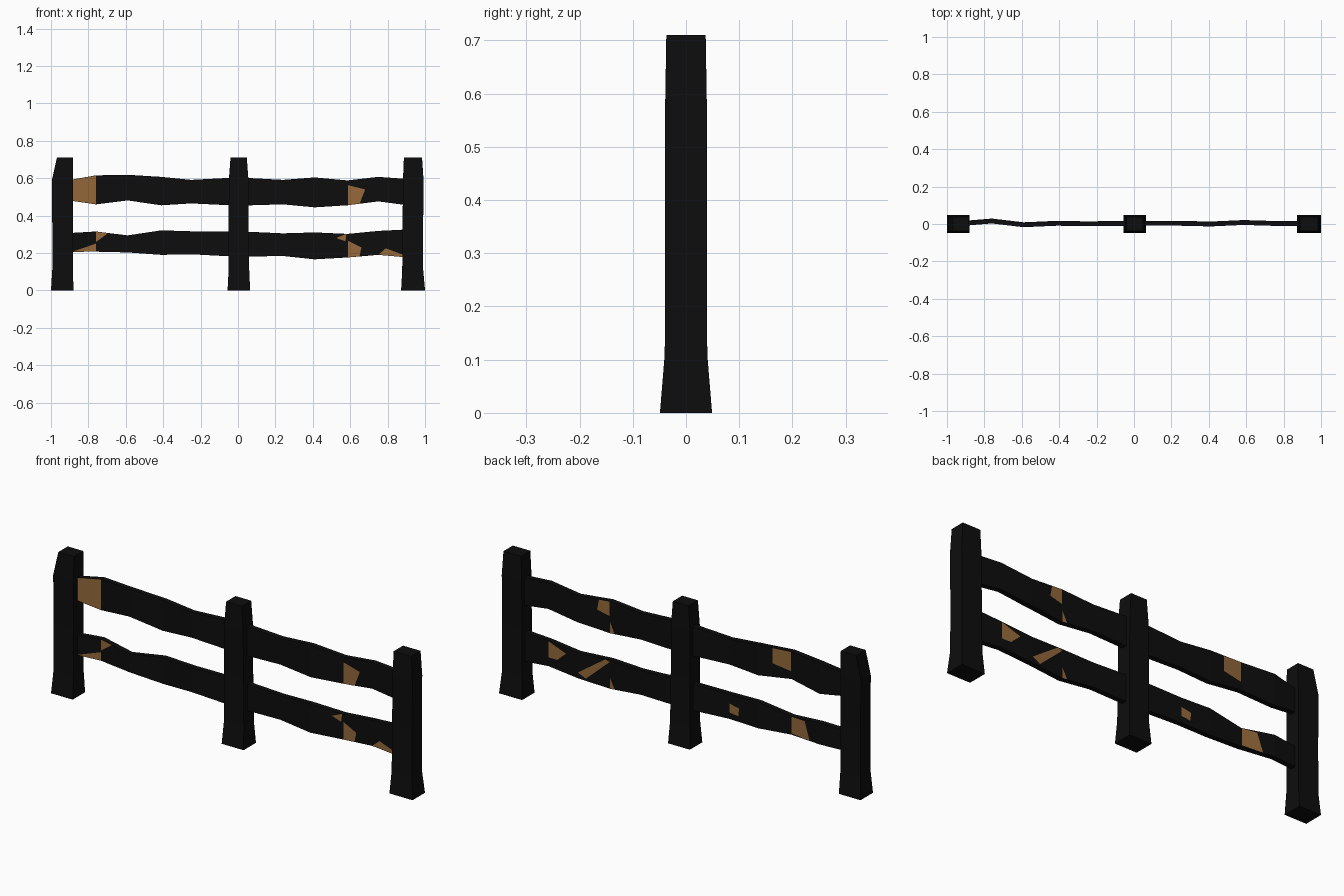
import bpy, bmesh


def material(name, rgb):
    m = bpy.data.materials.new(name)
    m.diffuse_color = (*rgb, 1)
    return m


DARK = material("charred_wood", (0.004, 0.004, 0.004))
BARE = material("bare_wood", (0.30, 0.14, 0.042))


def finish(name, bm, mat, fix=True):
    if fix:
        bmesh.ops.recalc_face_normals(bm, faces=bm.faces)
    me = bpy.data.meshes.new(name)
    bm.to_mesh(me)
    bm.free()
    me.materials.append(mat)
    ob = bpy.data.objects.new(name, me)
    bpy.context.collection.objects.link(ob)


def loft(name, rings):
    """Skin a row of four-cornered rings and cap both ends."""
    bm = bmesh.new()
    vs = [[bm.verts.new(p) for p in r] for r in rings]
    for a, b in zip(vs, vs[1:]):
        for i in range(4):
            j = (i + 1) % 4
            bm.faces.new((a[i], a[j], b[j], b[i]))
    bm.faces.new(vs[0])
    bm.faces.new(vs[-1])
    finish(name, bm, DARK)


# Posts: (x min, x max) at each height, with a flared foot
LEVELS = [(0, 0.049), (0.11, 0.040), (0.35, 0.039), (0.59, 0.039), (0.71, 0.037)]
POSTS = {
    "left_post": [(-1, -.88), (-.993, -.882), (-.993, -.882), (-.995, -.882), (-.968, -.882)],
    "middle_post": [(-.056, .065), (-.05, .06), (-.05, .057), (-.049, .056), (-.04, .047)],
    "right_post": [(.872, 1), (.878, .99), (.88, .99), (.882, .992), (.887, .984)],
}
for name, spans in POSTS.items():
    loft(name, [[(a, -h, z), (b, -h, z), (b, h, z), (a, h, z)]
                for (a, b), (z, h) in zip(spans, LEVELS)])

# Rails: wavy planks sharing the same stations along x
XS = [-.93, -.76, -.59, -.41, -.25, 0, .24, .41, .585, .75, .93]
YS = [.002, .016, -.004, .004, .001, .004, .004, 0, .008, .003, .003]
HALF = 0.013
RAILS = {
    "upper_rail": ([.585, .615, .618, .607, .591, .604, .591, .604, .588, .607, .594],
                   [.485, .46, .481, .455, .465, .453, .46, .444, .455, .476, .452]),
    "lower_rail": ([.305, .315, .294, .321, .316, .316, .305, .31, .302, .318, .327],
                   [.206, .207, .203, .19, .193, .18, .184, .166, .176, .19, .174]),
}
for name, (top, bot) in RAILS.items():
    loft(name, [[(x, y - HALF, b), (x, y + HALF, b), (x, y + HALF, t), (x, y - HALF, t)]
                for x, y, t, b in zip(XS, YS, top, bot)])


def rail_y(x):
    for i in range(len(XS) - 1):
        if x <= XS[i + 1]:
            f = (x - XS[i]) / (XS[i + 1] - XS[i])
            return YS[i] + f * (YS[i + 1] - YS[i])


def patches(name, side, shapes):
    """Flat bare-wood scars lying on the rail faces (side -1 front, 1 back)."""
    bm = bmesh.new()
    for s in shapes:
        f = bm.faces.new([bm.verts.new((x, rail_y(x) + side * (HALF + .001), z)) for x, z in s])
        f.normal_update()
        if f.normal.y * side < 0:
            f.normal_flip()
    finish(name, bm, BARE, fix=False)


patches("front_bare_patches", -1, [
    [(-.89, .592), (-.76, .614), (-.76, .461), (-.89, .48)],
    [(.588, .563), (.68, .54), (.65, .463), (.588, .456)],
    [(-.76, .314), (-.695, .306), (-.76, .258)],
    [(-.76, .25), (-.76, .208), (-.885, .207)],
    [(.525, .28), (.58, .303), (.575, .262)],
    [(.588, .265), (.66, .23), (.65, .182), (.588, .177)],
    [(.752, .192), (.79, .225), (.885, .19), (.885, .178)],
])
patches("back_bare_patches", 1, [
    [(.47, .598), (.412, .602), (.412, .53), (.48, .545)],
    [(.41, .50), (.385, .447), (.41, .445)],
    [(-.49, .611), (-.588, .617), (-.588, .52), (-.49, .535)],
    [(.748, .315), (.65, .28), (.70, .235), (.748, .235)],
    [(.435, .308), (.412, .30), (.54, .185), (.583, .205)],
    [(.41, .22), (.385, .17), (.41, .167)],
    [(-.252, .27), (-.305, .26), (-.30, .22), (-.252, .225)],
    [(-.592, .293), (-.67, .296), (-.70, .207), (-.592, .21)],
])
